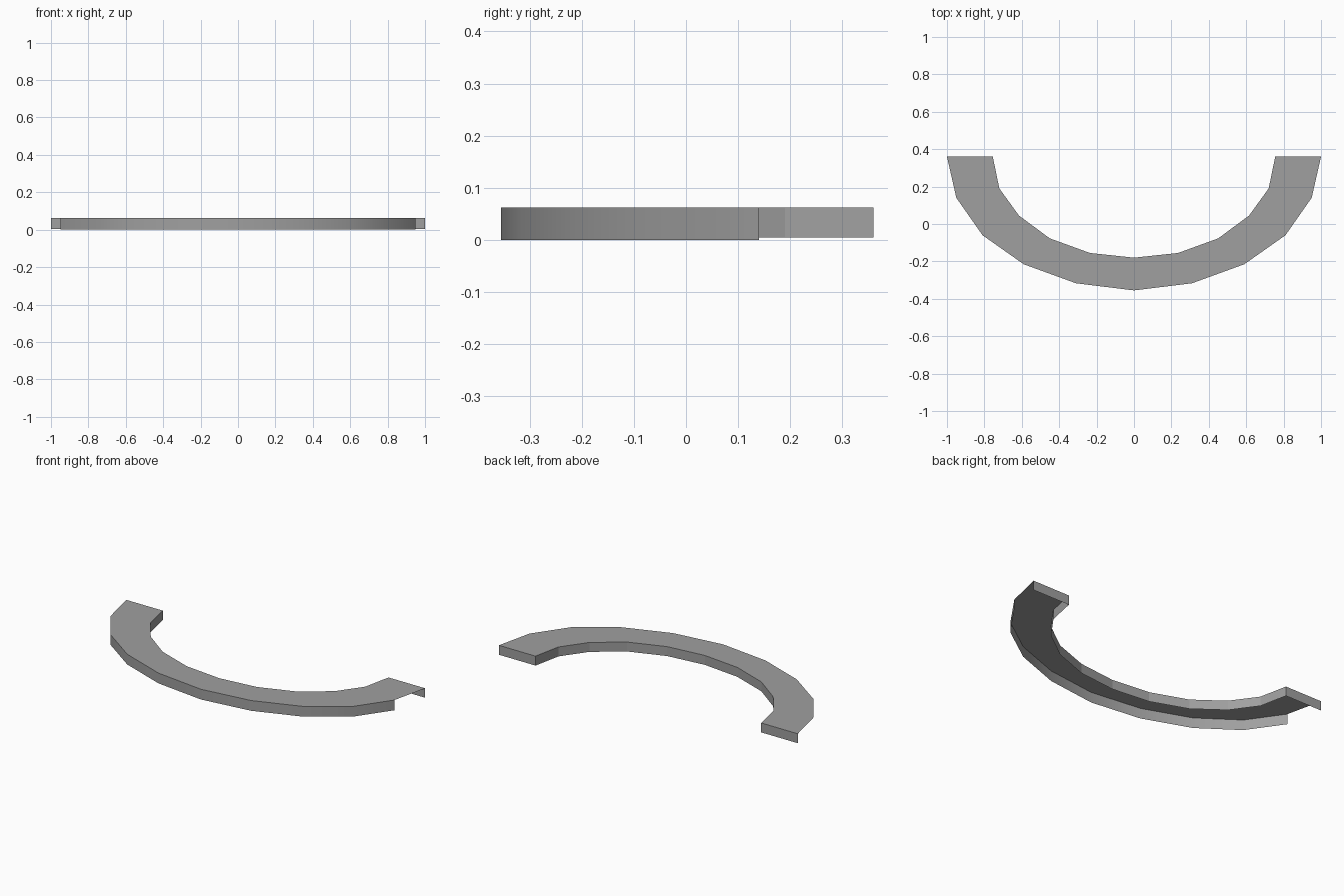
import bpy

cube = bpy.data.objects.get("Cube")
if cube:
    bpy.data.objects.remove(cube, do_unlink=True)

grey = bpy.data.materials.new("neutral grey")
grey.use_nodes = True
COLOUR = (0.35, 0.35, 0.35, 1)
grey.diffuse_color = COLOUR
grey.node_tree.nodes["Principled BSDF"].inputs["Base Color"].default_value = COLOUR

TOP = 0.062
INNER_BOTTOM = 0.005


def mirrored(half):
    """Complete a half outline, running from the -x end to the +x end."""
    return [(-x, y) for x, y in half[:0:-1]] + half


outer = mirrored([(0, -0.355), (0.31, -0.317), (0.59, -0.215),
                  (0.81, -0.06), (0.95, 0.14), (1, 0.36)])
inner = mirrored([(0, -0.18), (0.235, -0.155), (0.45, -0.077),
                  (0.615, 0.045), (0.72, 0.19), (0.755, 0.36)])


def strip(name, lower, upper, smooth=False):
    """Bridge two equally long point rows with quads."""
    n = len(lower)
    faces = [(i, i + 1, n + i + 1, n + i) for i in range(n - 1)]
    mesh = bpy.data.meshes.new(name)
    mesh.from_pydata(lower + upper, [], faces)
    mesh.materials.append(grey)
    for face in mesh.polygons:
        face.use_smooth = smooth
    obj = bpy.data.objects.new(name, mesh)
    bpy.context.collection.objects.link(obj)
    return obj


def at(points, z):
    return [(x, y, z) for x, y in points]


# Curved top plate, open underneath
strip("top_plate", at(outer, TOP), at(inner, TOP))

# Outer skirt stops one segment short of each end
skirt = outer[1:-1]
strip("outer_skirt", at(skirt, 0), at(skirt, TOP), smooth=True)

# Inner skirt runs the full length, facing the hollow
back = inner[::-1]
strip("inner_skirt", at(back, INNER_BOTTOM), at(back, TOP))

# Flat end walls facing the back
for name, edge in (("left_end_wall", [outer[-1], inner[-1]]),
                   ("right_end_wall", [inner[0], outer[0]])):
    strip(name, at(edge, INNER_BOTTOM), at(edge, TOP))
